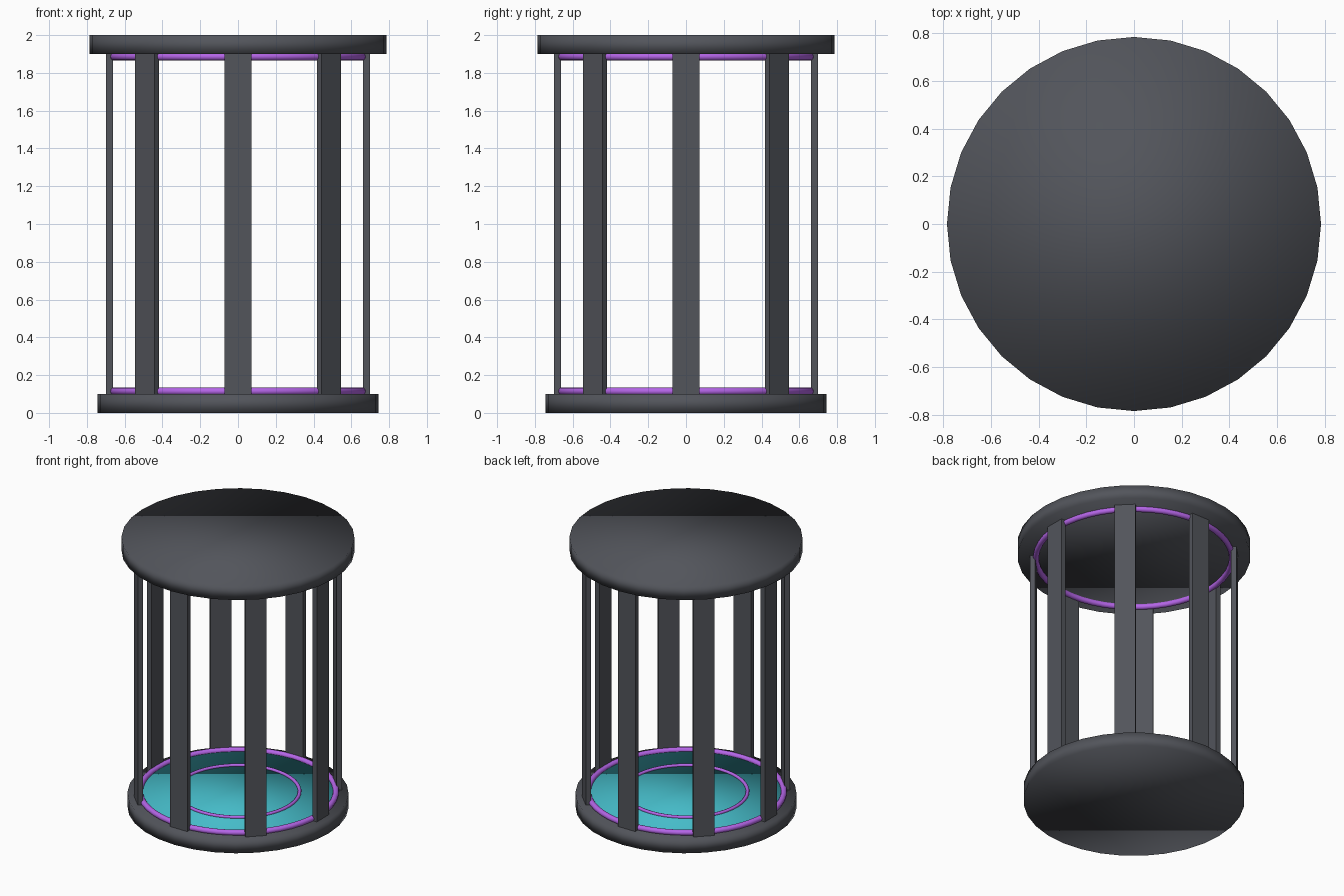
import bpy
from math import cos, sin, pi

if "Cube" in bpy.data.objects:
    bpy.data.objects.remove(bpy.data.objects["Cube"])


def material(name, rgb):
    m = bpy.data.materials.new(name)
    m.diffuse_color = (*rgb, 1)
    m.use_nodes = True
    m.node_tree.nodes["Principled BSDF"].inputs["Base Color"].default_value = m.diffuse_color
    return m


dark = material("dark_metal", (0.085, 0.09, 0.105))
teal = material("teal_glow", (0.06, 0.5, 0.58))
purple = material("purple_glow", (0.46, 0.13, 0.8))


def finish(name, mat, smooth=False):
    ob = bpy.context.object
    ob.name = name
    ob.data.materials.append(mat)
    if smooth:
        bpy.ops.object.shade_smooth()
    return ob


def disc(name, radius, z0, z1, mat):
    bpy.ops.mesh.primitive_cylinder_add(vertices=32, radius=radius, depth=z1 - z0,
                                        location=(0, 0, (z0 + z1) / 2))
    return finish(name, mat, True)


def ring(name, major, minor, z):
    bpy.ops.mesh.primitive_torus_add(major_radius=major, minor_radius=minor,
                                     major_segments=48, minor_segments=12,
                                     location=(0, 0, z))
    return finish(name, purple, True)


# Base, floor pad and roof
disc("base", 0.745, 0.0, 0.1, dark)
disc("floor_pad", 0.65, 0.09, 0.11, teal)
disc("roof", 0.785, 1.9, 2.0, dark)

# Glowing rings
ring("lower_ring", 0.66, 0.02, 0.114)
ring("floor_ring", 0.415, 0.012, 0.114)
ring("upper_ring", 0.66, 0.02, 1.886)

# Eight flat posts around the edge
for i in range(8):
    a = i * pi / 4
    bpy.ops.mesh.primitive_cube_add(size=1, location=(0.68 * cos(a), 0.68 * sin(a), 1.0),
                                    rotation=(0, 0, a))
    bpy.context.object.scale = (0.036, 0.144, 1.8)
    finish(f"post_{i + 1}", dark)
